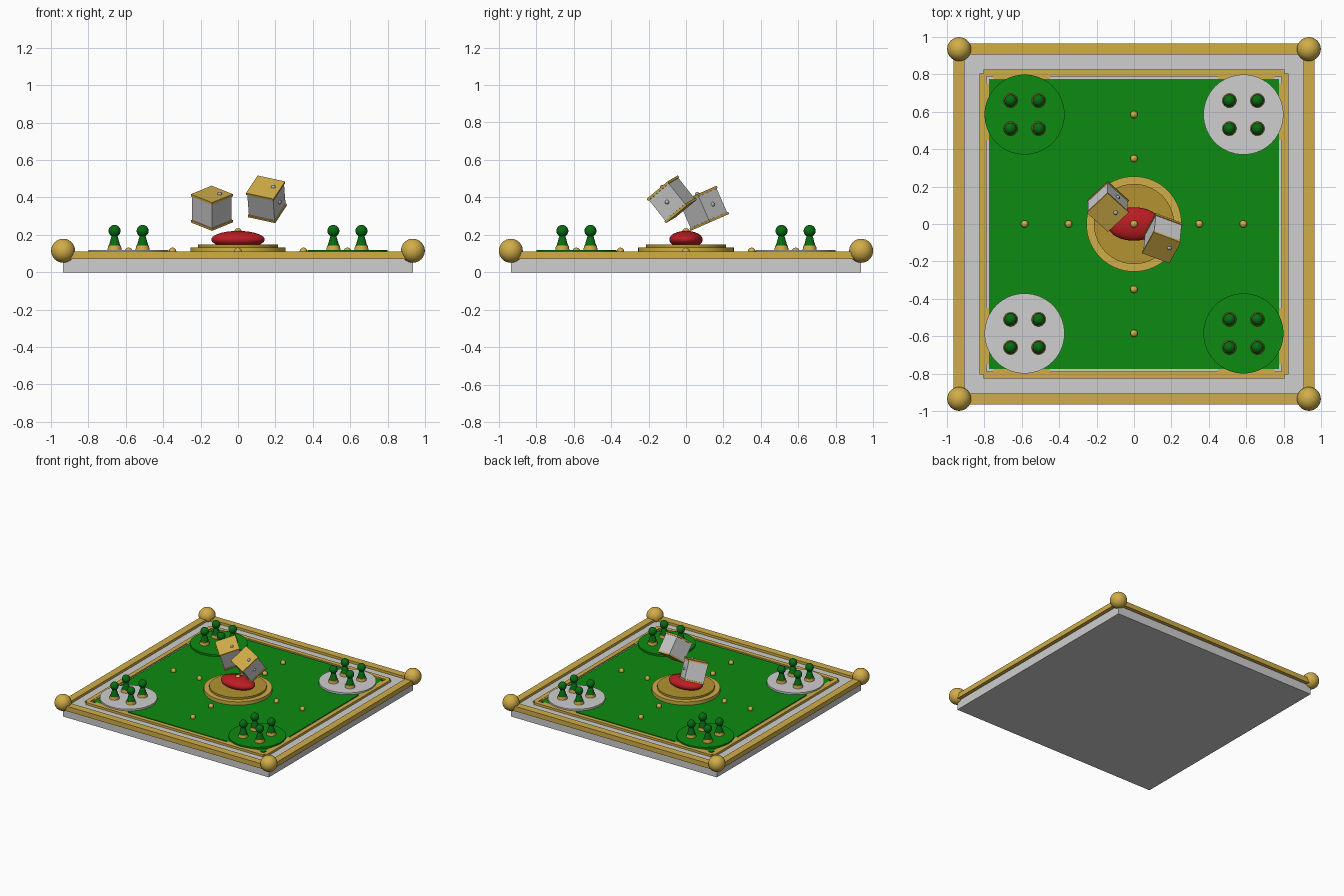
import bpy, math
from mathutils import Vector, Matrix

if "Cube" in bpy.data.objects:
    bpy.data.objects.remove(bpy.data.objects["Cube"])


def mat(name, r, g, b):
    m = bpy.data.materials.new(name)
    m.diffuse_color = (r, g, b, 1)
    m.use_nodes = True
    m.node_tree.nodes["Principled BSDF"].inputs["Base Color"].default_value = m.diffuse_color
    return m


GOLD = mat("gold", .64, .42, .065)
DARK_GOLD = mat("dark gold", .45, .29, .03)
WHITE = mat("white", .62, .62, .62)
GREEN = mat("felt green", .004, .26, .006)
DARK_GREEN = mat("pawn green", .002, .15, .006)
RED = mat("red", .5, .012, .016)
SILVER = mat("silver", .45, .45, .48)


def finish(name, m, smooth=True):
    o = bpy.context.object
    o.name = name
    o.data.materials.append(m)
    if smooth:
        bpy.ops.object.shade_smooth_by_angle(angle=math.radians(35))
    return o


def box(name, m, lo, hi):
    lo, hi = Vector(lo), Vector(hi)
    bpy.ops.mesh.primitive_cube_add(size=1, location=(lo + hi) / 2)
    bpy.context.object.scale = hi - lo
    return finish(name, m, False)


def ball(name, m, loc, r, scale=(1, 1, 1), seg=24):
    bpy.ops.mesh.primitive_uv_sphere_add(segments=seg, ring_count=seg // 2, radius=r, location=loc)
    bpy.context.object.scale = scale
    return finish(name, m)


def cone(name, m, x, y, z0, z1, r0, r1, n=48):
    bpy.ops.mesh.primitive_cone_add(vertices=n, radius1=r0, radius2=r1, depth=z1 - z0,
                                    location=(x, y, (z0 + z1) / 2))
    return finish(name, m)


# Board slab and felt
box("board_base", WHITE, (-.935, -.935, 0), (.935, .935, .09))
box("felt_border", WHITE, (-.79, -.79, .09), (.79, .79, .098))
box("felt", GREEN, (-.775, -.775, .09), (.775, .775, .104))

# Outer rail and inner trim, one bar per side
for s in (-1, 1):
    c, t = s * .935, s * .807
    box("rail_y", GOLD, (-.935, c - .03, .07), (.935, c + .03, .11))
    box("rail_x", GOLD, (c - .03, -.935, .07), (c + .03, .935, .11))
    box("trim_y", GOLD, (-.805, t - .018, .09), (.805, t + .018, .108))
    box("trim_x", GOLD, (t - .018, -.805, .09), (t + .018, .805, .108))


def pair(a, b):
    return min(a, b), max(a, b)


# Corners: ball finials, brackets, home discs and pawns
for sx in (-1, 1):
    for sy in (-1, 1):
        ball("corner_ball", GOLD, (sx * .935, sy * .935, .115), .064, seg=32)
        for (xa, xb, ya, yb) in ((.45, .75, .775, .79), (.775, .79, .45, .75)):
            x0, x1 = pair(sx * xa, sx * xb)
            y0, y1 = pair(sy * ya, sy * yb)
            box("corner_bracket", GOLD, (x0, y0, .095), (x1, y1, .106))
        cx, cy = sx * .585, sy * .585
        cone("home_disc", WHITE if sx == sy else GREEN, cx, cy, .1, .119, .214, .214, 64)
        for dx in (-.075, .075):
            for dy in (-.075, .075):
                x, y = cx + dx, cy + dy
                cone("pawn_base", GOLD, x, y, .118, .142, .038, .034, 24)
                cone("pawn_body", DARK_GREEN, x, y, .14, .205, .031, .013, 24)
                ball("pawn_head", DARK_GREEN, (x, y, .221), .032)

# Studs along both axes of the felt
for d in (-.585, -.35, .35, .585):
    ball("stud", GOLD, (d, 0, .112), .02, seg=16)
    ball("stud", GOLD, (0, d, .112), .02, seg=16)

# Centre medallion
cone("medallion_ring", GOLD, 0, 0, .1, .132, .255, .255, 64)
cone("medallion_disc", DARK_GOLD, 0, 0, .13, .148, .214, .214, 64)
ball("center_gem", RED, (0, 0, .175), 1, (.143, .089, .046), 40)
ball("gem_stud", GOLD, (0, 0, .216), .02, seg=16)


def die(center, up, side):
    """Tumbling die: white cube between two gold plates, with pips."""
    n = Vector(up).normalized()
    a = Vector(side)
    a = (a - n * a.dot(n)).normalized()
    b = n.cross(a)
    frame = Matrix((a, b, n)).transposed().to_4x4()
    frame = Matrix.Translation(center) @ frame

    def place(name, m, z, size):
        bpy.ops.mesh.primitive_cube_add(size=1)
        o = finish(name, m, False)
        o.matrix_world = frame @ Matrix.Translation((0, 0, z)) @ Matrix.Diagonal((*size, 1))

    place("die_body", WHITE, 0, (.15, .15, .138))
    for s in (-1, 1):
        place("die_plate", GOLD, s * .076, (.159, .159, .013))
    ball("die_pip", SILVER, Vector(center) + n * .083 + Vector((.042, 0, 0)), .012, seg=16)
    ball("die_pip", SILVER, Vector(center) + a * .074, .012, seg=16)


die((-.14, .094, .342), (0, -.4, .915), (.7, .65, .28))
die((.152, -.076, .39), (-.06, -.62, .78), (.92, -.34, -.2))
